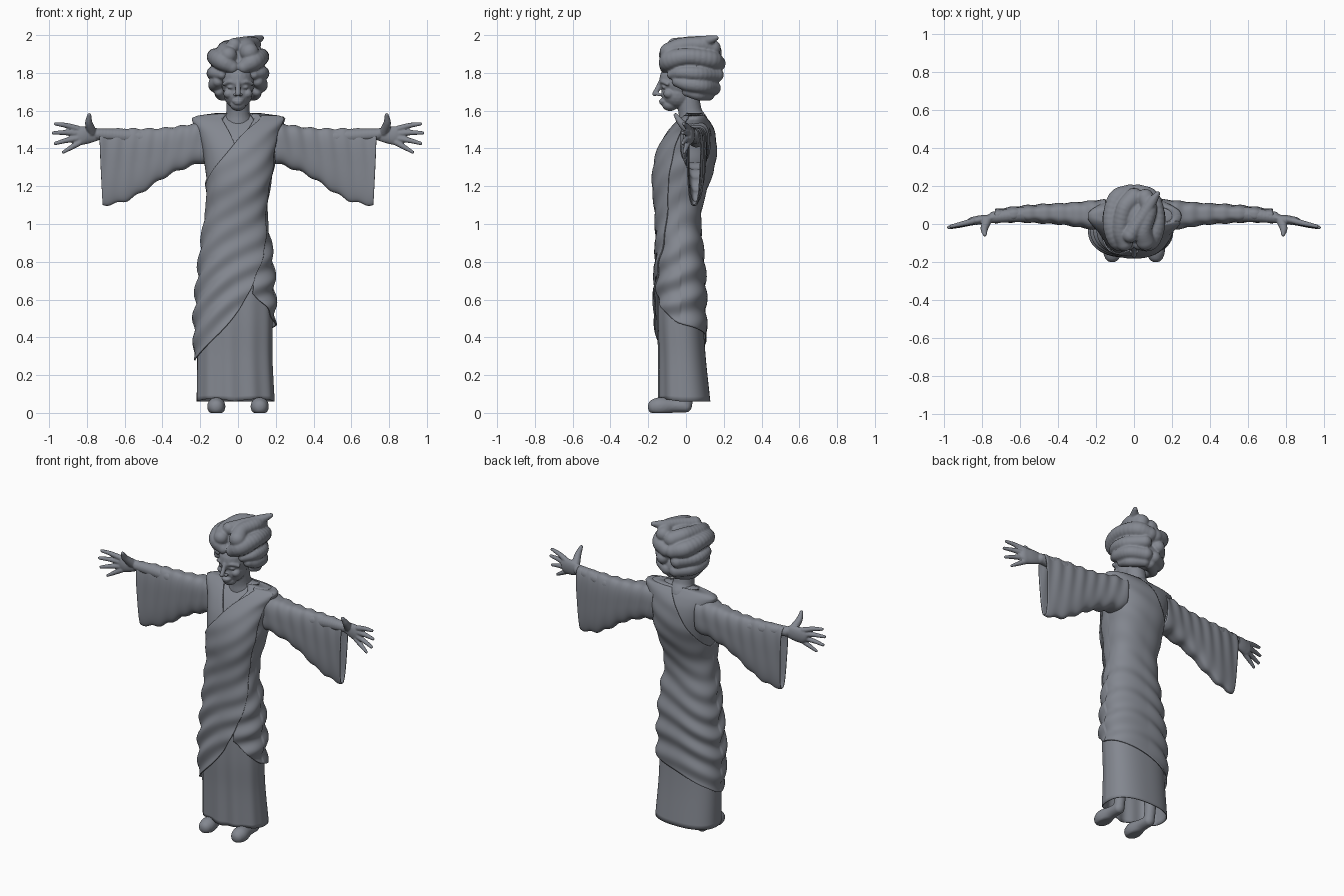
import bpy, bmesh, math
from mathutils import Vector, Matrix

cube = bpy.data.objects.get("Cube")
if cube:
    bpy.data.objects.remove(cube, do_unlink=True)

# One stone grey for the whole statue
GREY = (0.23, 0.245, 0.28, 1)
stone = bpy.data.materials.new("stone_grey")
stone.use_nodes = True
stone.diffuse_color = GREY
stone.node_tree.nodes["Principled BSDF"].inputs["Base Color"].default_value = GREY


def interp(rows, t):
    """Smoothly interpolate rows whose first entry is the key."""
    t = min(max(t, rows[0][0]), rows[-1][0])
    i = next((k for k in range(len(rows) - 1) if t <= rows[k + 1][0]), len(rows) - 2)
    a, b = rows[i], rows[i + 1]
    p, n = rows[max(i - 1, 0)], rows[min(i + 2, len(rows) - 1)]
    h = b[0] - a[0]
    s = (t - a[0]) / h
    out = []
    for c in range(1, len(a)):
        m0 = (b[c] - p[c]) / (b[0] - p[0]) * h
        m1 = (n[c] - a[c]) / (n[0] - a[0]) * h
        out.append(a[c] * (2*s**3 - 3*s*s + 1) + m0 * (s**3 - 2*s*s + s)
                   + b[c] * (3*s*s - 2*s**3) + m1 * (s**3 - s*s))
    return out


def finish(name, bm):
    mesh = bpy.data.meshes.new(name)
    bmesh.ops.recalc_face_normals(bm, faces=bm.faces)
    bm.to_mesh(mesh)
    bm.free()
    mesh.materials.append(stone)
    mesh.polygons.foreach_set("use_smooth", [True] * len(mesh.polygons))
    obj = bpy.data.objects.new(name, mesh)
    bpy.context.collection.objects.link(obj)
    return obj


def shell(name, point, nu, nv, closed=True, cap=False, thick=0):
    """Sheet of cloth from a function of u (around) and v (along)."""
    bm = bmesh.new()
    cols = nu if closed else nu + 1
    grid = [[bm.verts.new(point(i / nu, j / nv)) for i in range(cols)] for j in range(nv + 1)]
    for j in range(nv):
        for i in range(nu):
            k = (i + 1) % cols
            bm.faces.new((grid[j][i], grid[j][k], grid[j + 1][k], grid[j + 1][i]))
    if cap:
        bm.faces.new(grid[-1])
    obj = finish(name, bm)
    if thick:
        mod = obj.modifiers.new("thickness", 'SOLIDIFY')
        mod.thickness, mod.offset = thick, -1
    return obj


def blob(bm, centre, radii):
    mat = Matrix.Translation(centre) @ Matrix.Diagonal((*radii, 1))
    bmesh.ops.create_icosphere(bm, subdivisions=3, radius=1, matrix=mat)


def strand(bm, pts, flat=1.0, steps=5):
    """Chain of overlapping blobs through (x, y, z, radius) points."""
    rows = [(i, *p) for i, p in enumerate(pts)]
    for k in range((len(pts) - 1) * steps + 1):
        x, y, z, r = interp(rows, k / steps)
        blob(bm, (x, y, z), (r, r * flat, r))


def fuse(name, bm, voxel=0.006, smooth=4):
    obj = finish(name, bm)
    mod = obj.modifiers.new("fuse", 'REMESH')
    mod.mode, mod.voxel_size, mod.use_smooth_shade = 'VOXEL', voxel, True
    mod = obj.modifiers.new("soften", 'SMOOTH')
    mod.factor, mod.iterations = 0.5, smooth
    return obj


# Body outline: height, right, left, front, back
BODY = [(.06, -.225, .2, -.15, .135), (.3, -.222, .188, -.15, .11), (.5, -.22, .188, -.157, .098),
        (.7, -.203, .183, -.155, .095), (.9, -.185, .168, -.15, .08), (1, -.173, .15, -.152, .07),
        (1.1, -.158, .15, -.158, .08), (1.2, -.162, .165, -.168, .11), (1.3, -.175, .185, -.163, .143),
        (1.4, -.19, .195, -.138, .155), (1.48, -.212, .212, -.095, .145),
        (1.54, -.24, .24, -.045, .12), (1.57, -.23, .23, -.01, .098), (1.587, -.12, .12, .0, .085)]
TOP = BODY[-1][0]


def body(theta, z, off=0.0):
    x0, x1, y0, y1 = interp(BODY, z)
    c, s = math.cos(theta), math.sin(theta)
    bulge = (abs(c) ** 2.4 + abs(s) ** 2.4) ** (-1 / 2.4)
    return Vector(((x0 + x1) / 2 + ((x1 - x0) / 2 + off) * c * bulge,
                   (y0 + y1) / 2 + ((y1 - y0) / 2 + off) * s * bulge, z))


# Chest, robe with a V neck, and the underskirt
shell("chest", lambda u, v: body(u * math.tau, 1.15 + (TOP - 1.15) * v, -.014), 96, 30, cap=True)


def robe(u, v):
    a = u * math.tau
    top = TOP
    if math.sin(a) < 0:
        top = min(TOP, 1.37 + abs(math.cos(a)) * .55)
    return body(a, .95 + (top - .95) * v)


shell("robe_bodice", robe, 128, 50, thick=.008)


def skirt(u, v):
    a = u * math.tau
    z = .06 + 1.0 * v
    front = max(0, -math.sin(a))
    pleat = .006 * math.cos(a * 11) * front * (1 - v)
    lift = .018 * (1 - v) ** 30 * front * abs(math.sin(2 * a))
    return body(a, z + lift, -.006 + pleat)


shell("underskirt", skirt, 128, 36, thick=.006)

# Draped wrap: a spiral cloth, its hem given as angle and height
HEM = [(-65, .63), (-20, .5), (30, .45), (90, .4), (140, .33), (180, .28), (211, .31), (248, .42),
       (276, .55), (290, .65), (305, .77), (326, .95), (335, 1.08)]


def wrap(u, v):
    deg = HEM[0][0] + (HEM[-1][0] - HEM[0][0]) * u
    a = math.radians(deg)
    c, s = math.cos(a), math.sin(a)
    low = interp(HEM, deg)[0]
    top = min(TOP - .01, 1.21 + .2 * (c + 1) * (1.2 if s < 0 else 1.6))
    z = low + (top - low) * v
    slope = .17 if s < 0 else .05
    wave = math.sin(46 * (z - slope * c) + 1.5 * math.sin(2 * a + 3 * z))
    hang = math.exp(-((z - .62) / .3) ** 2)
    depth = .0025 + .0075 * hang * (.45 + .55 * abs(c))
    return body(a, z, .004 + .008 * u + depth * (wave + .6))


shell("draped_wrap", wrap, 180, 110, closed=False, thick=.007)

# Sleeves: distance out, top, bottom, front, back
SLEEVE = [(.15, 1.54, 1.33, -.03, .13), (.22, 1.535, 1.315, -.03, .125), (.3, 1.52, 1.29, -.018, .118),
          (.4, 1.508, 1.245, -.005, .112), (.5, 1.505, 1.18, .0, .108), (.6, 1.505, 1.125, .005, .1),
          (.68, 1.502, 1.105, .004, .09), (.735, 1.5, 1.1, .0, .082)]


def sleeve_point(side):
    def point(u, v):
        a = u * math.tau
        d = .15 + .585 * v
        top, low, front, back = interp(SLEEVE, d)
        c, s = math.cos(a), math.sin(a)
        k = (abs(c) ** 3 + abs(s) ** 3) ** (-1 / 3)
        h = .5 + .5 * s * k
        wide = 1 - .25 * v * (1 - h)
        crease = .004 * math.sin(d * 75 + 4 * h) * h
        x = d - .018 * v * (1 - h)
        y = (front + back) / 2 + ((back - front) / 2 * wide + crease) * c * k
        z = low + (top - low) * h + crease + .006 * (1 - h) * math.sin(d * 60)
        return Vector((side * x, y, z))
    return point


# Fingers: knuckle, middle, tip
FINGERS = [[(.85, .015, 1.505, .017), (.91, .0, 1.522, .014), (.965, -.012, 1.53, .010)],
           [(.86, .012, 1.48, .017), (.92, -.004, 1.484, .014), (.977, -.018, 1.482, .010)],
           [(.855, .01, 1.452, .017), (.91, -.005, 1.442, .014), (.966, -.018, 1.427, .010)],
           [(.84, .01, 1.43, .016), (.885, .0, 1.404, .013), (.925, -.01, 1.38, .009)],
           [(.775, .02, 1.49, .026), (.79, -.025, 1.535, .020), (.787, -.055, 1.577, .011)]]

for side, label in ((1, "left"), (-1, "right")):
    shell(label + "_sleeve", sleeve_point(side), 64, 60, thick=.006)

    # Forearm, palm and fingers
    bm = bmesh.new()
    strand(bm, [(side * .45, .055, 1.45, .045), (side * .6, .05, 1.465, .04), (side * .74, .035, 1.475, .031)], steps=8)
    strand(bm, [(side * .74, .035, 1.475, .031), (side * .79, .028, 1.472, .045),
                (side * .83, .018, 1.468, .05)], flat=.45)
    for finger in FINGERS:
        strand(bm, [(side * x, y, z, r) for x, y, z, r in finger], steps=6)
    fuse(label + "_hand", bm, voxel=.005, smooth=2)

    # Shoe and ankle
    bm = bmesh.new()
    x = side * .115
    strand(bm, [(x, .0, .036, .034), (x, -.07, .037, .037), (x, -.135, .034, .049), (x, -.165, .032, .042)], flat=.9)
    strand(bm, [(x, .0, .04, .033), (x, .01, .12, .035), (x, .01, .25, .045)])
    for vert in bm.verts:
        vert.co.z = max(vert.co.z, 0)
    fuse(label + "_foot", bm)

# Head: neck, skull, jaw and facial features
bm = bmesh.new()
strand(bm, [(0, .04, 1.53, .08), (0, .025, 1.58, .064), (0, .01, 1.66, .062)], steps=6)
blob(bm, (0, -.02, 1.76), (.09, .122, .11))
blob(bm, (0, -.045, 1.69), (.076, .085, .08))
blob(bm, (0, -.085, 1.632), (.042, .042, .034))
strand(bm, [(0, -.135, 1.75, .013), (0, -.15, 1.715, .014), (0, -.165, 1.69, .014)])
blob(bm, (0, -.115, 1.65), (.032, .028, .016))
blob(bm, (0, -.128, 1.652), (.026, .016, .006))
blob(bm, (0, -.126, 1.638), (.022, .015, .007))
for side in (1, -1):
    blob(bm, (side * .015, -.142, 1.684), (.011, .014, .009))
    strand(bm, [(side * .014, -.13, 1.748, .011), (side * .045, -.122, 1.753, .011), (side * .072, -.098, 1.742, .011)])
    blob(bm, (side * .037, -.112, 1.724), (.019, .018, .01))
    blob(bm, (side * .05, -.09, 1.69), (.027, .03, .026))
fuse("head", bm, voxel=.005, smooth=3)

# Hair: swept crown, side rolls and low bun
bm = bmesh.new()
blob(bm, (.005, .04, 1.85), (.135, .14, .115))
blob(bm, (0, .09, 1.74), (.11, .085, .075))
for side in (1, -1):
    strand(bm, [(side * .03, -.105, 1.83, .034), (side * .085, -.085, 1.865, .052),
                (side * .12, .01, 1.885, .046), (side * .09, .13, 1.87, .05), (side * .02, .165, 1.85, .045)])
    strand(bm, [(side * .085, -.075, 1.79, .025), (side * .125, -.02, 1.8, .034),
                (side * .12, .07, 1.795, .04), (side * .05, .16, 1.79, .04)])
    strand(bm, [(side * .105, -.045, 1.755, .03), (side * .12, .01, 1.74, .038),
                (side * .105, .09, 1.73, .04), (side * .03, .145, 1.72, .04)])
    strand(bm, [(side * .1, .005, 1.7, .026), (side * .085, .07, 1.685, .032), (side * .02, .12, 1.685, .032)])
strand(bm, [(-.05, -.1, 1.895, .044), (-.07, -.03, 1.915, .045), (-.05, .08, 1.93, .045), (0, .14, 1.91, .05)])
strand(bm, [(.06, -.09, 1.91, .05), (.05, -.03, 1.94, .045), (.08, .07, 1.95, .042), (.06, .14, 1.93, .045)])
strand(bm, [(-.02, -.06, 1.945, .04), (.04, .03, 1.96, .034), (.09, .11, 1.97, .028), (.125, .16, 1.985, .014)])
fuse("hair", bm, voxel=.006, smooth=3)
